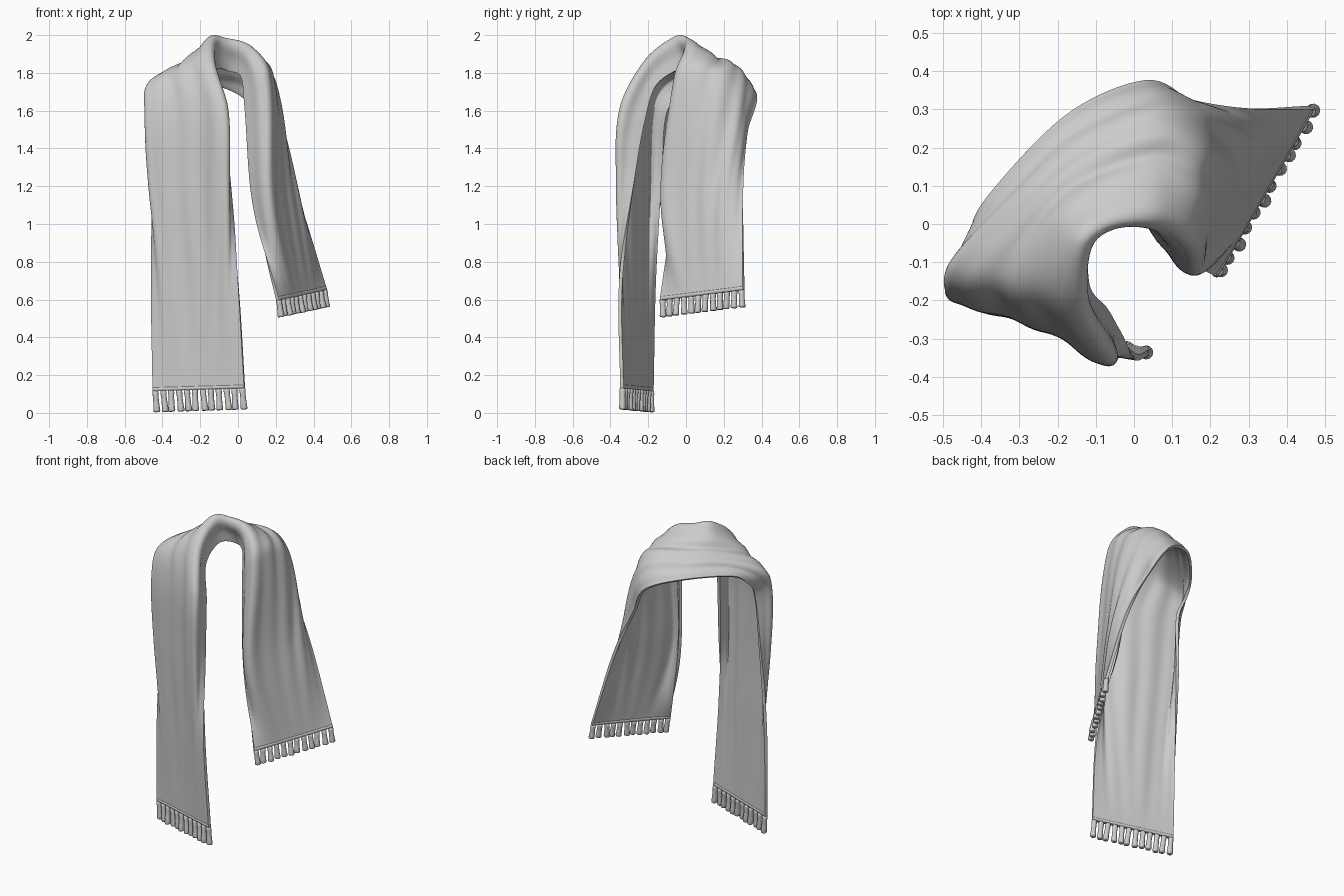
import bpy, bmesh, math
from mathutils import Vector

if "Cube" in bpy.data.objects:
    bpy.data.objects.remove(bpy.data.objects["Cube"])

NU, NV, TASSELS = 170, 64, 12

# hem corners: outer edge, neck-side edge
LONG_HEM = (Vector((-.45, -.18, .115)), Vector((.035, -.34, .13)))
SHORT_HEM = (Vector((.465, .305, .65)), Vector((.21, -.135, .595)))

# cross-sections along the scarf, each from the outer edge to the neck edge
SECTIONS = [
    [(-.455, -.165, .7), (-.385, -.215, .7), (-.22, -.265, .7), (-.08, -.335, .7), (-.0, -.345, .7)],
    [(-.44, -.125, 1.25), (-.455, -.20, 1.25), (-.26, -.26, 1.25), (-.075, -.36, 1.25), (-.05, -.27, 1.25)],
    [(-.42, -.10, 1.58), (-.475, -.18, 1.6), (-.28, -.24, 1.62), (-.08, -.34, 1.62), (-.08, -.22, 1.54)],
    [(-.42, -.02, 1.685), (-.46, -.11, 1.745), (-.31, -.16, 1.81), (-.15, -.21, 1.865), (-.125, -.16, 1.73)],
    [(-.37, .08, 1.75), (-.31, .05, 1.82), (-.23, .0, 1.89), (-.135, -.06, 1.985), (-.12, -.03, 1.82)],
    [(-.17, .285, 1.75), (-.15, .20, 1.83), (-.12, .10, 1.90), (-.06, -.005, 1.975), (-.05, .05, 1.81)],
    [(.03, .37, 1.67), (.06, .285, 1.81), (.065, .16, 1.87), (.06, .0, 1.93), (.02, .03, 1.78)],
    [(.14, .32, 1.49), (.185, .275, 1.66), (.18, .10, 1.79), (.135, -.06, 1.77), (.04, .0, 1.62)],
    [(.305, .302, 1.15), (.315, .195, 1.15), (.245, .05, 1.15), (.165, -.125, 1.13), (.085, -.055, 1.1)],
]


def hem_row(hem):
    return [hem[0].lerp(hem[1], i / 4) for i in range(5)]


def spline(pts, knots, t):
    """Smooth interpolation through pts at uneven knots."""
    n = len(pts)
    i = max(k for k in range(n - 1) if knots[k] <= t + 1e-9)

    def slope(k):
        a, b = max(k - 1, 0), min(k + 1, n - 1)
        return (pts[b] - pts[a]) / (knots[b] - knots[a])
    h = knots[i + 1] - knots[i]
    s = (t - knots[i]) / h
    return (pts[i] * (2*s**3 - 3*s**2 + 1) + slope(i) * h * (s**3 - 2*s**2 + s)
            + pts[i + 1] * (3*s**2 - 2*s**3) + slope(i + 1) * h * (s**3 - s**2))


rows = [hem_row(LONG_HEM)] + [[Vector(p) for p in r] for r in SECTIONS] + [hem_row(SHORT_HEM)]
knots = [0.0]
for a, b in zip(rows, rows[1:]):
    knots.append(knots[-1] + sum((p - q).length for p, q in zip(a, b)) / 5)
TOTAL = knots[-1]


def cloth(u, v):
    row = [spline([r[k] for r in rows], knots, u * TOTAL) for k in range(5)]
    return spline(row, [0, 1, 2, 3, 4], v * 4)


def folds(u, v):
    """Lengthwise creases that fade out at the hems and side edges."""
    fade = min(1, u / .3, (1 - u) / .22) * math.sin(math.pi * v) ** .5
    return fade * (.004 * math.sin(23 * v + 3 * math.sin(5 * u))
                   + .004 * math.sin(41 * v - 4 * u + 1) + .002 * math.sin(13 * v + 9 * u))


def finish(bm, name):
    bmesh.ops.recalc_face_normals(bm, faces=bm.faces)
    for f in bm.faces:
        f.smooth = True
    me = bpy.data.meshes.new(name)
    bm.to_mesh(me)
    bm.free()
    ob = bpy.data.objects.new(name, me)
    bpy.context.collection.objects.link(ob)
    return ob


def strip(name, u0, u1, nu, thickness, creased=True):
    """Length of cloth between two positions along the scarf."""
    bm = bmesh.new()
    uv, grid = {}, []
    for i in range(nu + 1):
        line = []
        for j in range(NV + 1):
            u, v = u0 + (u1 - u0) * i / nu, j / NV
            vert = bm.verts.new(cloth(u, v))
            uv[vert] = (u, v)
            line.append(vert)
        grid.append(line)
    for a, b in zip(grid, grid[1:]):
        for j in range(NV):
            bm.faces.new((a[j], a[j + 1], b[j + 1], b[j]))
    bm.normal_update()
    if creased:
        moved = {p: p.co + p.normal * folds(*uv[p]) for p in bm.verts}
        for p, co in moved.items():
            p.co = co
    ob = finish(bm, name)
    sol = ob.modifiers.new("thickness", 'SOLIDIFY')
    sol.thickness, sol.offset = thickness, 0
    bev = ob.modifiers.new("soft_edge", 'BEVEL')
    bev.width, bev.segments, bev.angle_limit = thickness * .35, 2, math.radians(60)
    return ob


def fringe(name, hem, down, length):
    """Row of flared, rounded tassels hanging from a hem."""
    bm = bmesh.new()
    profile = [(-.01, .006), (0, .015), (.12, .0165), (.3, .0145), (.7, .016),
               (.93, .0185), (.99, .016), (1.0, .008)]
    axis = Vector(down).normalized()
    turn = axis.to_track_quat('Z', 'Y').to_matrix()
    for k in range(TASSELS):
        base = hem[0].lerp(hem[1], .025 + .95 * k / (TASSELS - 1))
        sway = Vector((.005 * math.sin(k * 2.3), .005 * math.cos(k * 1.7), 0))
        rings = []
        for t, r in profile:
            c = base + axis * (t * length) + sway * t
            rings.append([bm.verts.new(c + turn @ Vector((r * math.cos(a), r * math.sin(a), 0)))
                          for a in (math.tau * s / 12 for s in range(12))])
        for a, b in zip(rings, rings[1:]):
            for s in range(12):
                bm.faces.new((a[s], a[(s + 1) % 12], b[(s + 1) % 12], b[s]))
        bm.faces.new(rings[0])
        bm.faces.new(rings[-1])
    return finish(bm, name)


# draped cloth and the stitched hem bands
strip("scarf_cloth", 0, 1, NU, .018)
strip("long_hem", 0, .006, 2, .024, False)
strip("short_hem", .994, 1, 2, .024, False)

# tassels at both ends
fringe("long_fringe", LONG_HEM, (.08, -.05, -1), .112)
fringe("short_fringe", SHORT_HEM, (.13, -.02, -1), .09)
